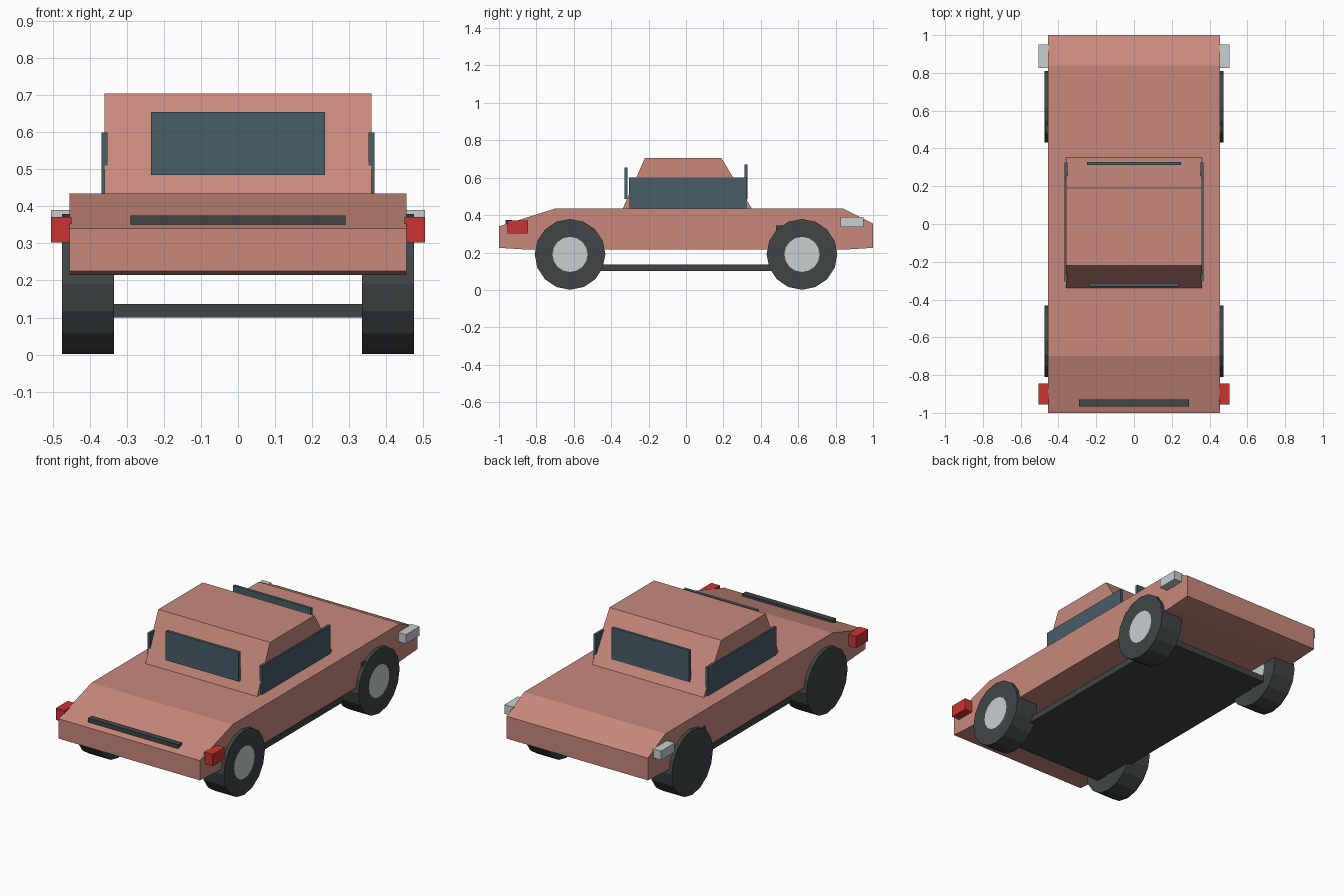
import bpy
import bmesh
import math
from mathutils import Matrix, Vector

default = bpy.data.objects.get("Cube")
if default:
    bpy.data.objects.remove(default, do_unlink=True)


def material(name, rgb):
    m = bpy.data.materials.new(name)
    m.use_nodes = True
    color = (*rgb, 1)
    m.diffuse_color = color
    m.node_tree.nodes["Principled BSDF"].inputs["Base Color"].default_value = color
    return m


PAINT = material("salmon paint", (0.58, 0.25, 0.20))
GLASS = material("blue grey glass", (0.065, 0.11, 0.14))
RUBBER = material("dark rubber", (0.05, 0.06, 0.06))
SILVER = material("pale silver", (0.58, 0.62, 0.63))
RED = material("red lens", (0.60, 0.035, 0.035))


def finish(name, bm, *mats):
    bmesh.ops.recalc_face_normals(bm, faces=bm.faces)
    mesh = bpy.data.meshes.new(name)
    bm.to_mesh(mesh)
    bm.free()
    for m in mats:
        mesh.materials.append(m)
    obj = bpy.data.objects.new(name, mesh)
    bpy.context.collection.objects.link(obj)
    return obj


def box(name, xs, ys, zs, mat):
    """Box spanning the given ranges."""
    bm = bmesh.new()
    spans = (xs, ys, zs)
    size = [b - a for a, b in spans]
    mid = Vector([(a + b) / 2 for a, b in spans])
    bmesh.ops.create_cube(bm, size=1,
                          matrix=Matrix.Translation(mid) @ Matrix.Diagonal((*size, 1)))
    return finish(name, bm, mat)


def extrude_profile(name, profile, half_width, mat):
    """Side outline in (y, z), extruded across x."""
    bm = bmesh.new()
    face = bm.faces.new([bm.verts.new((-half_width, y, z)) for y, z in profile])
    new = bmesh.ops.extrude_face_region(bm, geom=[face])["geom"]
    bmesh.ops.translate(bm, vec=(2 * half_width, 0, 0),
                        verts=[v for v in new if isinstance(v, bmesh.types.BMVert)])
    return finish(name, bm, mat)


def wheel(name, x, y):
    """Sixteen-sided tyre with a flat silver hub on its +x face."""
    bm = bmesh.new()
    bmesh.ops.create_cone(bm, cap_ends=True, segments=16, radius1=0.189, radius2=0.189,
                          depth=0.14, matrix=Matrix.Rotation(math.pi / 2, 4, "Y"))
    cap = max(bm.faces, key=lambda f: f.calc_center_median().x)
    bmesh.ops.inset_region(bm, faces=[cap], thickness=0.095)
    cap.material_index = 1
    obj = finish(name, bm, RUBBER, SILVER)
    obj.location = (x, y, 0.19)


# Body and cabin
extrude_profile("body", [(-1, 0.225), (-1, 0.34), (-0.7, 0.435), (0.84, 0.435),
                         (1, 0.355), (1, 0.225), (0.84, 0.215), (-0.84, 0.215)], 0.455, PAINT)
extrude_profile("cabin", [(-0.34, 0.43), (-0.22, 0.705), (0.19, 0.705), (0.355, 0.43)],
                0.36, PAINT)

# Upright windows
box("front_window", (-0.235, 0.235), (-0.33, -0.312), (0.485, 0.655), GLASS)
box("rear_window", (-0.25, 0.25), (0.312, 0.328), (0.485, 0.67), GLASS)

# Chassis, hood vent and rear cross bar
box("floor_plate", (-0.36, 0.36), (-0.71, 0.71), (0.1, 0.137), RUBBER)
box("hood_vent", (-0.29, 0.29), (-0.965, -0.93), (0.345, 0.375), RUBBER)
box("rear_cross_bar", (-0.465, 0.465), (0.48, 0.515), (0.32, 0.345), RUBBER)

# Parts repeated on both sides
for side, s in (("left", 1), ("right", -1)):
    box(f"{side}_side_window", sorted((s * 0.352, s * 0.368)), (-0.305, 0.325),
        (0.435, 0.6), GLASS)
    lamp_x = sorted((s * 0.45, s * 0.505))
    box(f"{side}_front_light", lamp_x, (-0.955, -0.845), (0.303, 0.372), RED)
    box(f"{side}_rear_light", lamp_x, (0.825, 0.95), (0.337, 0.39), SILVER)
    for end, y in (("front", -0.62), ("rear", 0.62)):
        wheel(f"{side}_{end}_wheel", s * 0.405, y)
